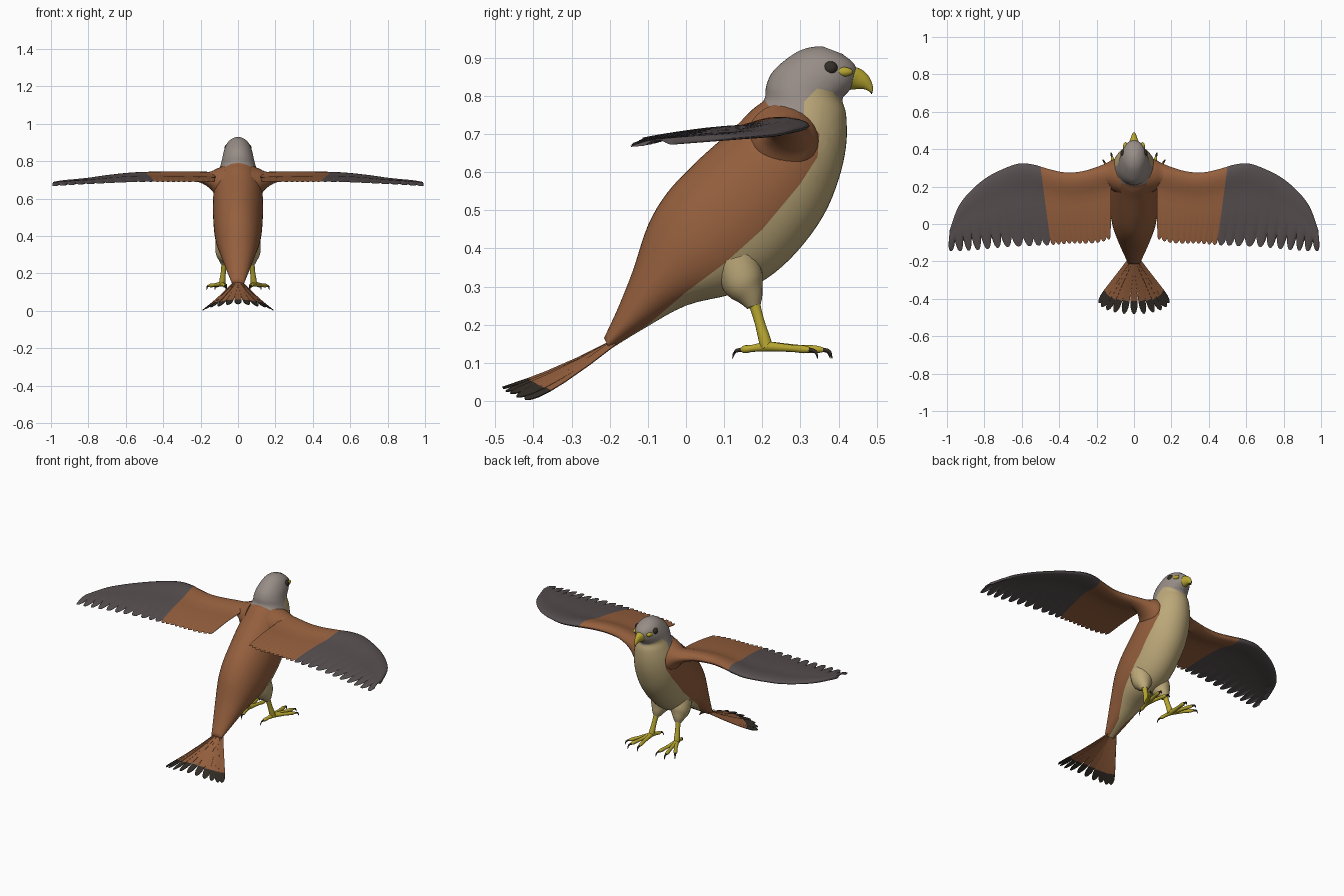
import bpy, bmesh, math
from mathutils import Vector as V

if "Cube" in bpy.data.objects:
    bpy.data.objects.remove(bpy.data.objects["Cube"])

def mat(name, r, g, b):
    m = bpy.data.materials.new(name)
    m.diffuse_color = (r, g, b, 1)
    m.use_nodes = True
    m.node_tree.nodes["Principled BSDF"].inputs["Base Color"].default_value = m.diffuse_color
    return m

BROWN = mat("chestnut brown", .30, .115, .047)
GREY = mat("head grey", .31, .265, .24)
CREAM = mat("breast cream", .50, .39, .19)
SLATE = mat("wing slate", .095, .077, .08)
YELLOW = mat("leg yellow", .47, .38, .03)
DARK = mat("dark tip", .035, .027, .02)

def finish(name, bm, mats, angle=50):
    me = bpy.data.meshes.new(name)
    bmesh.ops.recalc_face_normals(bm, faces=bm.faces)
    bm.to_mesh(me)
    bm.free()
    ob = bpy.data.objects.new(name, me)
    bpy.context.collection.objects.link(ob)
    for m in mats:
        me.materials.append(m)
    bpy.ops.object.select_all(action='DESELECT')
    bpy.context.view_layer.objects.active = ob
    ob.select_set(True)
    bpy.ops.object.shade_smooth_by_angle(angle=math.radians(angle))
    return ob

def spline(pts, t):
    """Catmull-Rom value at t, measured in control point steps."""
    i = max(0, min(int(t), len(pts) - 2))
    f = t - i
    p = [V(pts[max(0, min(k, len(pts) - 1))]) for k in range(i - 1, i + 3)]
    return p[1] + .5 * f * (p[2] - p[0] + f * (2 * p[0] - 5 * p[1] + 4 * p[2] - p[3]
                            + f * (3 * (p[1] - p[2]) + p[3] - p[0])))

def loft(bm, rings):
    rows = [[bm.verts.new(p) for p in r] for r in rings]
    n = len(rows[0])
    for a, b in zip(rows, rows[1:]):
        for i in range(n):
            bm.faces.new((a[i], a[(i + 1) % n], b[(i + 1) % n], b[i]))
    bm.faces.new(rows[0])
    bm.faces.new(rows[-1])

def tube(name, path, m, n=12, steps=4):
    """Round tube through (x, y, z, radius) points."""
    bm = bmesh.new()
    pts = [spline(path, k / steps) for k in range((len(path) - 1) * steps + 1)]
    rings = []
    for k, p in enumerate(pts):
        d = (pts[min(k + 1, len(pts) - 1)] - pts[max(k - 1, 0)]).to_3d().normalized()
        side = d.cross(V((.3, .2, 1)) if abs(d.z) < .8 else V((0, 1, 0))).normalized()
        up = side.cross(d)
        rings.append([p.to_3d() + p.w * (side * math.cos(a) + up * math.sin(a))
                      for a in (math.tau * i / n for i in range(n))])
    loft(bm, rings)
    return finish(name, bm, [m])

def ball(name, loc, size, m):
    bm = bmesh.new()
    bmesh.ops.create_uvsphere(bm, u_segments=20, v_segments=12, radius=1)
    for v in bm.verts:
        v.co = V(loc) + V(a * b for a, b in zip(v.co, size))
    return finish(name, bm, [m])

def inside(y, z, poly):
    hit = False
    for (a, b), (c, d) in zip(poly, poly[1:] + poly[:1]):
        if (b > z) != (d > z) and y < a + (z - b) * (c - a) / (d - b):
            hit = not hit
    return hit

# Body and head: rings given as back y, back z, front y, front z, half width
BODY = [(-.215, .165, -.2, .135, .033), (-.18, .24, -.11, .19, .06), (-.14, .34, 0, .25, .09),
        (-.10, .46, .12, .28, .116), (-.05, .545, .21, .32, .128), (.02, .62, .29, .39, .133),
        (.08, .675, .36, .485, .134), (.13, .72, .40, .58, .128), (.175, .765, .42, .67, .113),
        (.205, .79, .42, .75, .096), (.21, .825, .41, .79, .086), (.225, .86, .425, .81, .08),
        (.255, .89, .44, .83, .073), (.295, .917, .448, .86, .06), (.33, .928, .44, .885, .042),
        (.36, .929, .41, .91, .02)]
CREAM_EDGE = [(-.21, .13), (-.1, .2), (0, .285), (.1, .36), (.2, .45), (.3, .57), (.345, .64),
              (.35, .70), (.31, .745), (.31, .785), (.345, .82), (.385, .81), (.415, .78)]
CREAM_AREA = CREAM_EDGE + [(.6, .78), (.6, 0), (-.21, 0)]
HEAD_EDGE = [(.15, .80), (.205, .79), (.24, .74), (.31, .735)]
HEAD_AREA = HEAD_EDGE + CREAM_EDGE[8:] + [(.6, .78), (.6, 1), (.15, 1)]

bm = bmesh.new()
rings = []
for k in range((len(BODY) - 1) * 4 + 1):
    by, bz, fy, fz, w = spline(BODY, k / 4)
    c, h = V((0, (by + fy) / 2, (bz + fz) / 2)), V((0, (fy - by) / 2, (fz - bz) / 2))
    rings.append([c + h * math.cos(a) + V((w * math.sin(a), 0, 0))
                  for a in (math.tau * i / 48 for i in range(48))])
loft(bm, rings)
for edge in (CREAM_EDGE, HEAD_EDGE):        # cut the plumage borders into the mesh
    for (a, b), (c, d) in zip(edge, edge[1:]):
        near = [f for f in bm.faces if (f.calc_center_median()
                - V((0, (a + c) / 2, (b + d) / 2))).yz.length < .12]
        geom = near + list({e for f in near for e in f.edges} | {v for f in near for v in f.verts})
        bmesh.ops.bisect_plane(bm, geom=geom, plane_co=(0, a, b), plane_no=(0, b - d, c - a), dist=1e-5)
for f in bm.faces:
    c = f.calc_center_median()
    f.material_index = 1 if inside(c.y, c.z, HEAD_AREA) else 2 if inside(c.y, c.z, CREAM_AREA) else 0
finish("body", bm, [BROWN, GREY, CREAM], 60)

# Wings: leading and trailing edge points from root to tip
LEAD = [(.12, .32, .712), (.2, .30, .717), (.3, .278, .72), (.38, .277, .722), (.46, .295, .724),
        (.54, .318, .724), (.62, .322, .72), (.72, .285, .71), (.80, .24, .70), (.88, .17, .693),
        (.94, .09, .687), (.985, -.03, .678)]
TRAIL = [(.125, -.08, .69), (.19, -.10, .69), (.27, -.105, .69), (.34, -.105, .69), (.41, -.11, .69),
         (.48, -.115, .69), (.56, -.118, .688), (.66, -.122, .684), (.75, -.13, .68),
         (.84, -.14, .676), (.92, -.145, .671), (.995, -.145, .666)]
CHORD = [0, .015, .05, .1, .16, .22, .28, .36, .48, .6, .7, .8, .9, 1]
SPLIT, INNER, OUTER, COLS = 4.5, 11, 11, 8

def wing(name, s):
    bm = bmesh.new()
    top, low = [], []
    for k in range((INNER + OUTER) * COLS + 1):
        q = k / COLS
        u = SPLIT * q / INNER if q <= INNER else SPLIT + (11 - SPLIT) * (q - INNER) / OUTER
        a, b = spline(LEAD, u), spline(TRAIL, u)
        notch = abs(2 * (q % 1) - 1) ** 2.5          # feather tip scallops
        depth = .05 if u < SPLIT else .07 + .25 * ((u - SPLIT) / 6.5) ** 1.5
        fat = .027 * (1 - .75 * min(1, u / 9))
        t, l = [], []
        for v in CHORD:
            p = a.lerp(b, v * (1 - depth * notch * v))
            p.z += .012 * math.sin(math.pi * v)
            p.x *= s
            h = .0015 + fat * (math.sin(math.pi * min(1, (v / .34)) ** .6) if v < .34 else 0)
            h = 0.0004 if v in (0, 1) else h
            t.append(bm.verts.new(p + V((0, 0, h))))
            l.append(bm.verts.new(p - V((0, 0, h))))
        top.append(t)
        low.append(l)
    n, m = len(top), len(CHORD)
    for i in range(n - 1):
        quads = [(r[i][j], r[i + 1][j], r[i + 1][j + 1], r[i][j + 1]) for r in (top, low) for j in range(m - 1)]
        quads += [(top[i][j], top[i + 1][j], low[i + 1][j], low[i][j]) for j in (0, m - 1)]
        for q in quads:
            bm.faces.new(q).material_index = int(i >= INNER * COLS)
    for i in (0, n - 1):
        for j in range(m - 1):
            bm.faces.new((top[i][j], top[i][j + 1], low[i][j + 1], low[i][j])).material_index = int(i > 0)
    finish(name, bm, [BROWN, SLATE], 60)

def shoulder(name, s):
    sections = [(.07, .255, .675, .10, .105), (.115, .262, .684, .082, .075), (.145, .265, .697, .062, .048),
                (.19, .262, .709, .046, .029), (.25, .25, .717, .038, .02), (.32, .24, .719, .03, .014)]
    bm = bmesh.new()
    rings = []
    for k in range(21):
        x, y, z, ry, rz = spline(sections, k / 4)
        rings.append([(s * x, y + ry * math.cos(a), z + rz * math.sin(a))
                      for a in (math.tau * i / 24 for i in range(24))])
    loft(bm, rings)
    finish(name, bm, [BROWN], 60)

# Tail: arched fan of leaf-shaped feathers with dark ends
for i in range(-5, 6):
    f = i / 5
    root = V((.022 * f, -.19, .158 - .008 * abs(f)))
    tip = V((.187 * math.sin(f * 1.45) / math.sin(1.45), -.482 + .06 * f * f, .036 - .034 * abs(f) ** 1.2))
    d = tip - root
    side = d.cross(V((f * .5, 0, 1))).normalized()
    up = side.cross(d).normalized() * .0015
    bm = bmesh.new()
    rings = []
    for t, w in ((0, .01), (.3, .013), (.6, .017), (.76, .019), (.88, .018), (.95, .013), (.985, .007), (1, .001)):
        c = root + d * t + V((0, 0, -.008 * math.sin(math.pi * t) + .0015 * (i % 2)))
        rings.append([c - side * w - up, c + side * w - up, c + side * w + up, c - side * w + up])
    loft(bm, rings)
    for face in bm.faces:
        face.material_index = int((face.calc_center_median() - root).dot(d) / d.length_squared > .76)
    finish(f"tail_feather_{i + 6}", bm, [BROWN, DARK], 40)

# Paired parts
for s, tag in ((1, "right"), (-1, "left")):
    wing("wing_" + tag, s)
    shoulder("shoulder_" + tag, s)
    tube("thigh_" + tag, [(s * .06, .13, .37, .06), (s * .066, .15, .31, .055), (s * .07, .168, .275, .036),
                          (s * .073, .178, .248, .019)], CREAM, 20)
    tube("shank_" + tag, [(s * .072, .175, .27, .016), (s * .078, .192, .21, .0135), (s * .083, .205, .165, .016),
                          (s * .085, .212, .14, .017)], YELLOW, 14)
    for k, (x, y) in enumerate(((.155, .325), (.118, .36), (.065, .355), (.07, .145))):
        base, end = V((s * .085, .212, .143)), V((s * x, y, .134))
        g = (end - base).normalized()
        mid = base.lerp(end, .55)
        tube(f"toe_{k}_{tag}", [(*base, .014), (*mid, .0095), (*base.lerp(end, .85), .0105), (*end, .006)], YELLOW)
        c1, c2 = end + g * .016, end + g * .024
        tube(f"claw_{k}_{tag}", [(*(end - g * .006), .006), (c1.x, c1.y, .13, .0045), (c2.x, c2.y, .111, .0008)], DARK, 8)
    ball("eye_" + tag, (s * .055, .378, .873), (.017, .02, .018), DARK)
    ball("eye_skin_" + tag, (s * .046, .41, .863), (.013, .028, .013), YELLOW)
    ball("nostril_" + tag, (s * .0165, .447, .853), (.004, .004, .004), DARK)

# Hooked beak: y, z, half width, half height
bm = bmesh.new()
rings = []
BEAK = [(.40, .845, .038, .026), (.43, .845, .030, .03), (.45, .843, .021, .026), (.47, .836, .014, .018),
        (.483, .824, .008, .011), (.488, .812, .004, .006), (.487, .804, .001, .002)]
for k in range(25):
    y, z, w, h = spline(BEAK, k / 4)
    rings.append([(w * math.cos(a), y + .4 * h * math.sin(a), z + h * math.sin(a))
                  for a in (math.tau * i / 20 for i in range(20))])
loft(bm, rings)
for f in bm.faces:
    f.material_index = int(f.calc_center_median().z < .811 and f.calc_center_median().y > .48)
finish("beak", bm, [YELLOW, DARK], 60)
